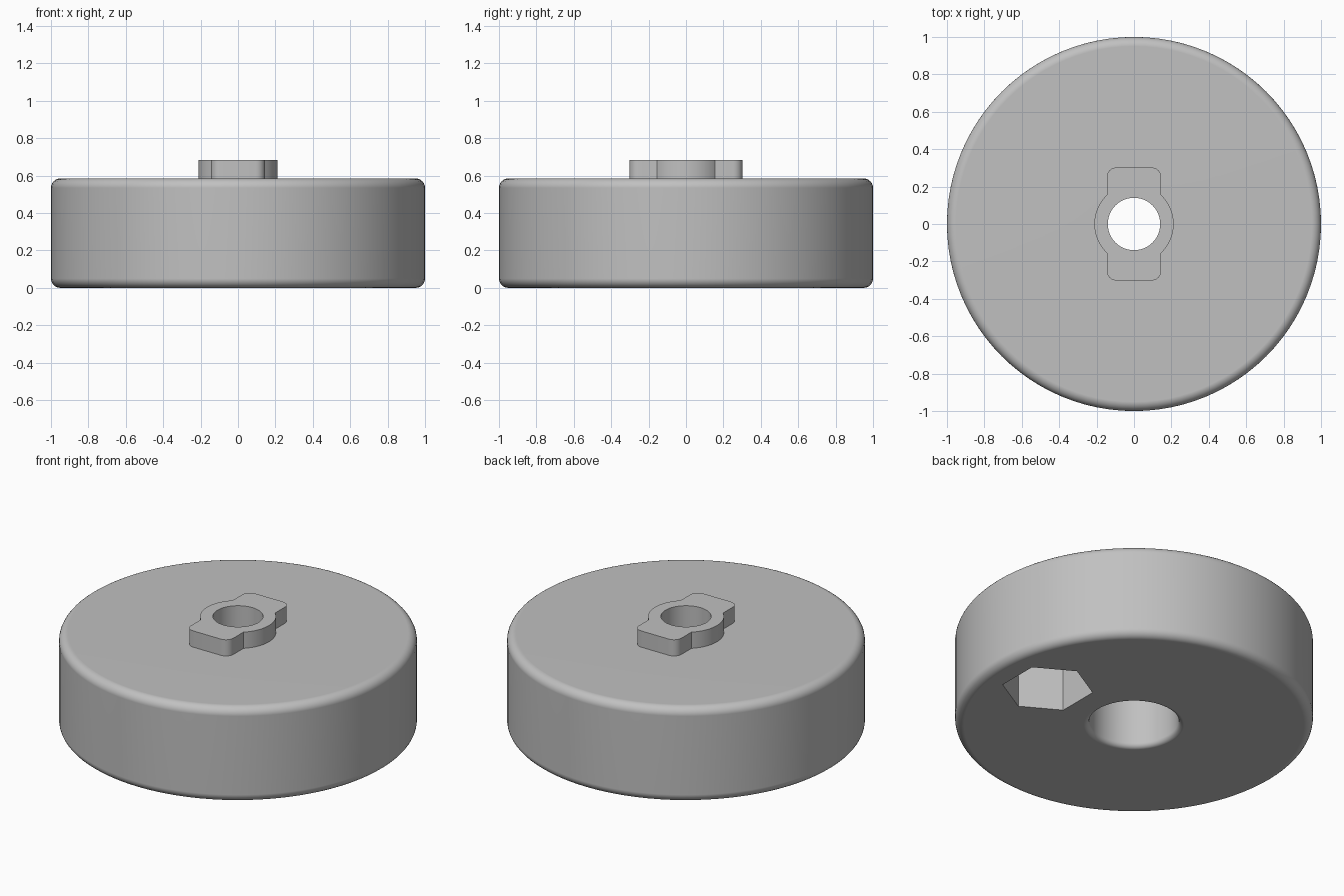
import bpy, bmesh
from math import sin, cos, pi, radians, asin
from mathutils import Vector

if "Cube" in bpy.data.objects:
    bpy.data.objects.remove(bpy.data.objects["Cube"], do_unlink=True)

SEGMENTS = 96
BODY_TOP, BOSS_TOP = 0.585, 0.685
BORE, COUNTERBORE = 0.14, 0.25

grey = bpy.data.materials.new("plain grey")
grey.use_nodes = True
grey.diffuse_color = (0.53, 0.53, 0.53, 1)
grey.node_tree.nodes["Principled BSDF"].inputs["Base Color"].default_value = grey.diffuse_color


def arc(cx, cy, r, start, end, steps):
    """Points along an arc, angles in degrees."""
    angles = [radians(start + (end - start) * i / steps) for i in range(steps + 1)]
    return [(cx + r * cos(a), cy + r * sin(a)) for a in angles]


def mesh_object(name, bm):
    bmesh.ops.recalc_face_normals(bm, faces=bm.faces)
    mesh = bpy.data.meshes.new(name)
    bm.to_mesh(mesh)
    bm.free()
    obj = bpy.data.objects.new(name, mesh)
    bpy.context.collection.objects.link(obj)
    return obj


def activate(obj):
    bpy.ops.object.select_all(action="DESELECT")
    obj.select_set(True)
    bpy.context.view_layer.objects.active = obj


def finish(obj):
    obj.data.materials.clear()
    obj.data.materials.append(grey)
    activate(obj)
    bpy.ops.object.shade_smooth_by_angle(angle=radians(35))


# Round body: a lathed section with filleted rims and a stepped bore
rim, lip = 0.05, 0.03
section = arc(1 - rim, rim, rim, -90, 0, 6)
section += arc(1 - rim, BODY_TOP - rim, rim, 0, 90, 6)
section += [(BORE, BODY_TOP), (BORE, 0.4), (COUNTERBORE, 0.4)]
section += arc(COUNTERBORE + lip, lip, lip, 180, 270, 5)
bm = bmesh.new()
verts = [bm.verts.new((r, 0, z)) for r, z in section]
edges = [bm.edges.new((v, verts[i - 1])) for i, v in enumerate(verts)]
bmesh.ops.spin(bm, geom=verts + edges, axis=(0, 0, 1), cent=(0, 0, 0),
               angle=2 * pi, steps=SEGMENTS, use_merge=True)
bmesh.ops.remove_doubles(bm, verts=bm.verts, dist=1e-5)
body = mesh_object("round_body", bm)

# Hexagonal pocket cut into the underside
depth = 0.4
bm = bmesh.new()
bmesh.ops.create_cone(bm, segments=6, radius1=0.255, radius2=0.255, depth=2 * depth, cap_ends=True)
side = max((f for f in bm.faces if len(f.verts) == 4), key=lambda f: f.calc_center_median().x)
turn = Vector((1, 0)).angle_signed(side.calc_center_median().xy.normalized())
for v in bm.verts:
    x, y = v.co.xy
    v.co.xy = (x * cos(turn) - y * sin(turn) + 0.63, x * sin(turn) + y * cos(turn))
pocket = mesh_object("pocket_cutter", bm)
pocket.hide_render = True
cut = body.modifiers.new("pocket", "BOOLEAN")
cut.operation, cut.solver, cut.object = "DIFFERENCE", "EXACT", pocket
activate(body)
bpy.ops.object.modifier_apply(modifier=cut.name)
bpy.data.objects.remove(pocket, do_unlink=True)
finish(body)
weighted = body.modifiers.new("flat caps", "WEIGHTED_NORMAL")
weighted.keep_sharp = True

# Locating boss: a ring with two rounded tabs, pierced by the bore
ring, half_tab, reach, corner = 0.212, 0.145, 0.302, 0.05
meet = math_angle = 90 - asin(half_tab / ring) * 180 / pi
half = arc(0, 0, ring, -meet, meet, 20)
half += arc(half_tab - corner, reach - corner, corner, 0, 90, 6)
half += arc(corner - half_tab, reach - corner, corner, 90, 180, 6)
outline = half + [(-x, -y) for x, y in half]
curve = bpy.data.curves.new("locating_boss", "CURVE")
curve.dimensions, curve.fill_mode = "2D", "BOTH"
for loop in (outline, arc(0, 0, BORE, 0, 360, SEGMENTS)[:-1]):
    spline = curve.splines.new("POLY")
    spline.points.add(len(loop) - 1)
    for point, (x, y) in zip(spline.points, loop):
        point.co = (x, y, 0, 1)
    spline.use_cyclic_u = True
base = BODY_TOP - 0.01
curve.extrude = (BOSS_TOP - base) / 2
boss = bpy.data.objects.new("locating_boss", curve)
boss.location.z = (BOSS_TOP + base) / 2
bpy.context.collection.objects.link(boss)
activate(boss)
bpy.ops.object.convert(target="MESH")
boss = bpy.context.object
bm = bmesh.new()
bm.from_mesh(boss.data)
bmesh.ops.remove_doubles(bm, verts=bm.verts, dist=1e-5)
bmesh.ops.recalc_face_normals(bm, faces=bm.faces)
bm.to_mesh(boss.data)
bm.free()
finish(boss)
